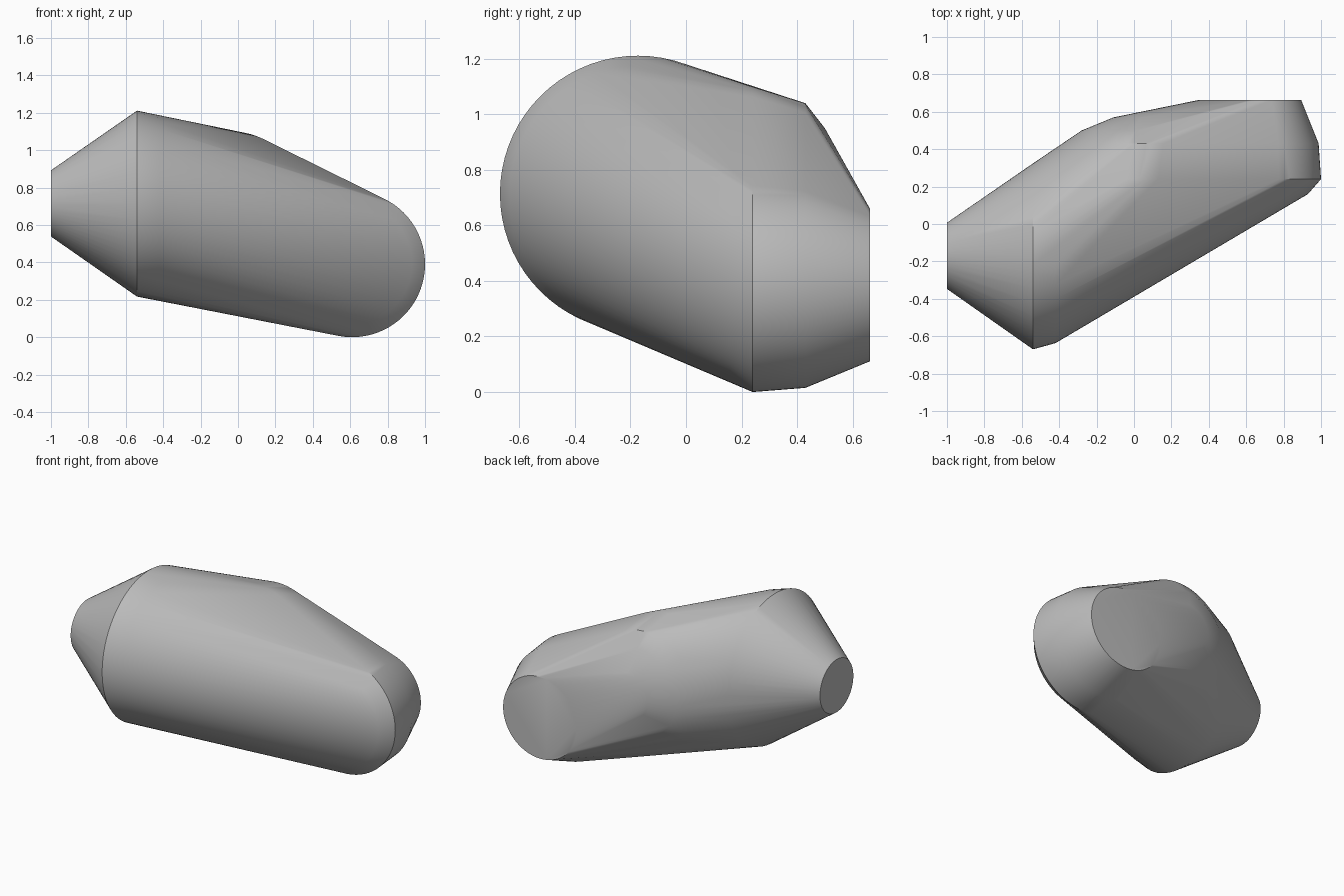
import bpy, bmesh, math
from mathutils import Vector

cube = bpy.data.objects.get("Cube")
if cube:
    bpy.data.objects.remove(cube, do_unlink=True)

SEGMENTS = 72


def ring(centre, radius, axis):
    """Points of a circle whose normal is the x or y axis."""
    side = Vector((0, 1, 0)) if axis == "x" else Vector((1, 0, 0))
    up = Vector((0, 0, 1))
    points = []
    for i in range(SEGMENTS):
        a = math.tau * i / SEGMENTS
        points.append(Vector(centre) + radius * (side * math.cos(a) + up * math.sin(a)))
    return points


# Inlet: narrow round mouth widening to the shoulder
inlet = [((-1, -.17, .715), .177, "x"),
         ((-.54, -.173, .714), .497, "x"),
         ((-.42, -.165, .705), .472, "x")]

# Elbow: rounded bulge behind the bend
elbow = [((-.04, .24, .70), .40, "y"),
         ((0, .43, .67), .37, "y"),
         ((.01, .50, .66), .29, "y"),
         ((.05, .57, .65), .16, "y")]

# Outlet: lower rounded end tapering to the rear mouth
outlet = [((.60, .16, .395), .33, "y"),
          ((.61, .24, .39), .39, "y"),
          ((.615, .43, .387), .372, "y"),
          ((.62, .663, .385), .274, "y")]

# Wrap one skin around all the rings
bm = bmesh.new()
for centre, radius, axis in inlet + elbow + outlet:
    for p in ring(centre, radius, axis):
        bm.verts.new(p)
hull = bmesh.ops.convex_hull(bm, input=bm.verts[:])
loose = [v for v in bm.verts if not v.link_faces]
bmesh.ops.delete(bm, geom=loose, context="VERTS")
bmesh.ops.dissolve_limit(bm, angle_limit=math.radians(.3),
                         verts=bm.verts[:], edges=bm.edges[:])
bmesh.ops.recalc_face_normals(bm, faces=bm.faces[:])

mesh = bpy.data.meshes.new("duct_body")
bm.to_mesh(mesh)
bm.free()
body = bpy.data.objects.new("duct_body", mesh)
bpy.context.collection.objects.link(body)

# Plain grey finish
grey = bpy.data.materials.new("plain_grey")
grey.use_nodes = True
colour = (.5, .5, .5, 1)
grey.diffuse_color = colour
grey.node_tree.nodes["Principled BSDF"].inputs["Base Color"].default_value = colour
mesh.materials.append(grey)

bpy.ops.object.select_all(action="DESELECT")
body.select_set(True)
bpy.context.view_layer.objects.active = body
bpy.ops.object.shade_smooth_by_angle(angle=math.radians(30))
